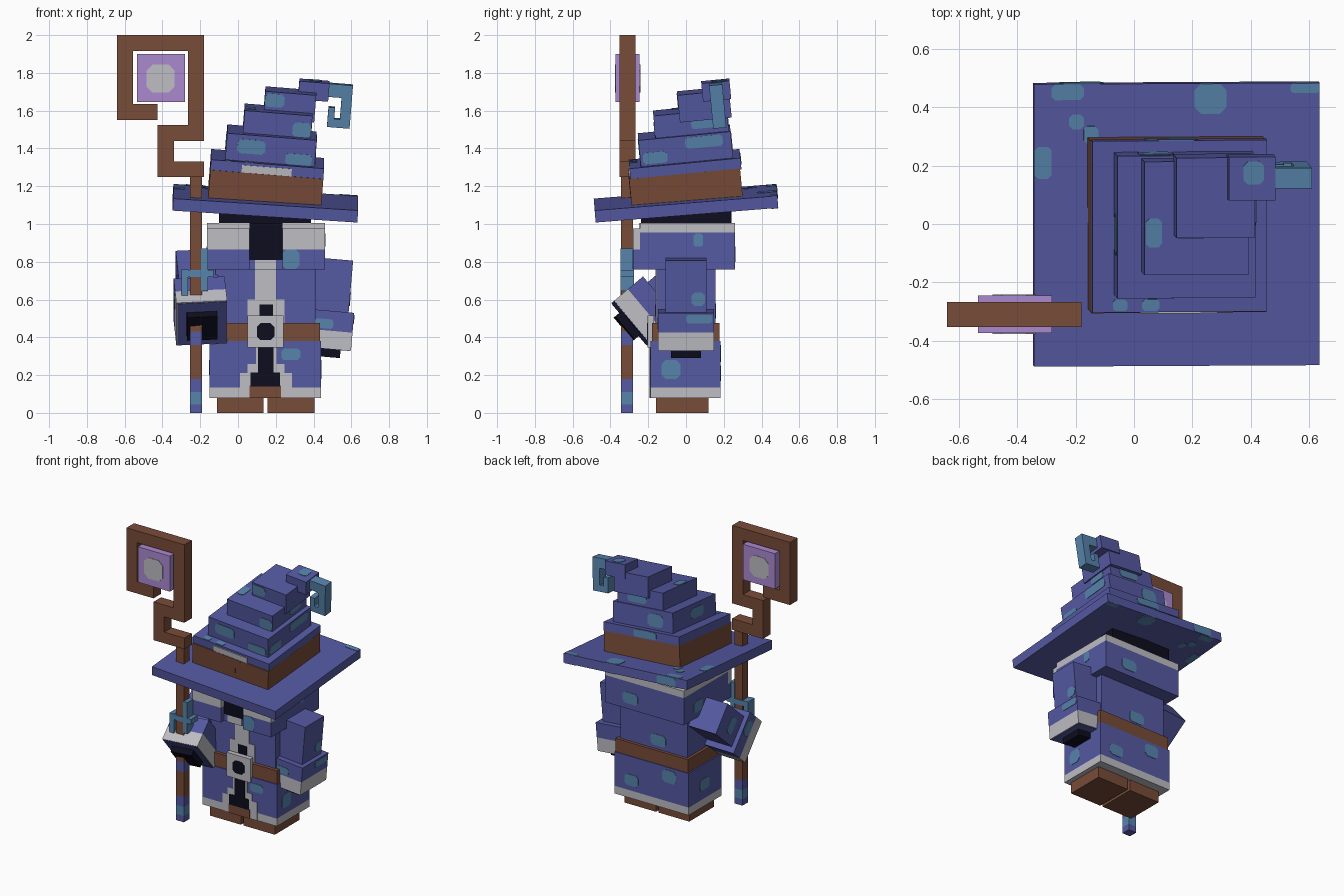
import bpy, bmesh
from math import radians
from mathutils import Matrix, Vector

cube = bpy.data.objects.get("Cube")
if cube:
    bpy.data.objects.remove(cube, do_unlink=True)


def material(name, r, g, b):
    m = bpy.data.materials.new(name)
    m.use_nodes = True
    m.diffuse_color = (r, g, b, 1)
    m.node_tree.nodes["Principled BSDF"].inputs["Base Color"].default_value = (r, g, b, 1)
    return m


BLUE = material("robe blue", .09, .10, .36)
TEAL = material("patch teal", .095, .23, .41)
BROWN = material("leather brown", .19, .072, .04)
WHITE = material("trim white", .51, .51, .55)
DARK = material("shadow black", .004, .004, .013)
LILAC = material("gem lilac", .41, .25, .63)
WORLD = Matrix()


def finish(name, bm, mat, frame):
    bmesh.ops.recalc_face_normals(bm, faces=bm.faces)
    mesh = bpy.data.meshes.new(name)
    bm.to_mesh(mesh)
    bm.free()
    mesh.materials.append(mat)
    ob = bpy.data.objects.new(name, mesh)
    ob.matrix_world = frame
    bpy.context.scene.collection.objects.link(ob)
    return ob


def box(name, mat, x, y, z, frame=WORLD):
    """Box from (min, max) ranges, placed in a frame."""
    bm = bmesh.new()
    bmesh.ops.create_cube(bm, size=1)
    for v in bm.verts:
        v.co = [(a + b) / 2 + (b - a) * c for (a, b), c in zip((x, y, z), v.co)]
    return finish(name, bm, mat, frame)


def patch(name, axis, pos, u, v, frame=WORLD, mat=TEAL, half=.003):
    """Thin plate with clipped corners lying on a face across the axis."""
    c = min(u[1] - u[0], v[1] - v[0]) * .22
    outline = []
    for p, q, first in ((0, 0, 1), (1, 0, 0), (1, 1, 1), (0, 1, 0)):
        su, sv = (c, -c)[p], (c, -c)[q]
        ends = [(u[p], v[q] + sv), (u[p] + su, v[q])]
        outline += ends if first else ends[::-1]
    bm = bmesh.new()
    face = []
    for a, b in outline:
        co = [a, b]
        co.insert(axis, pos - half)
        face.append(bm.verts.new(co))
    f = bm.faces.new(face)
    step = Vector((0, 0, 0))
    step[axis] = half * 2
    new = bmesh.ops.extrude_face_region(bm, geom=[f])["geom"]
    bmesh.ops.translate(bm, vec=step, verts=[g for g in new if isinstance(g, bmesh.types.BMVert)])
    return finish(name, bm, mat, frame)


def frame_at(loc, rx, ry):
    return (Matrix.Translation(loc) @ Matrix.Rotation(radians(rx), 4, "X")
            @ Matrix.Rotation(radians(ry), 4, "Y"))


# Feet and robe
box("right_foot", BROWN, (-.11, .135), (-.16, .12), (0, .14))
box("left_foot", BROWN, (.155, .405), (-.16, .12), (0, .14))
box("robe_hem", WHITE, (-.15, .44), (-.187, .183), (.08, .135))
box("robe_skirt", BLUE, (-.15, .44), (-.187, .183), (.135, .38))
box("torso", BLUE, (-.12, .41), (-.157, .157), (.38, .8))
box("belt", BROWN, (-.14, .435), (-.18, .178), (.375, .475))

# Painted robe front: trim, dark opening and buckle
box("opening_trim_low", WHITE, (.01, .285), (-.190, -.18), (.08, .21))
box("opening_trim_mid", WHITE, (.05, .245), (-.190, -.18), (.2, .26))
box("opening_trim_high", WHITE, (.095, .205), (-.190, -.18), (.25, .36))
box("opening_dark_low", DARK, (.065, .222), (-.193, -.185), (.14, .215))
box("opening_dark_high", DARK, (.107, .187), (-.193, -.185), (.21, .345))
box("opening_shoe_gap", BROWN, (.06, .227), (-.193, -.185), (.08, .145))
box("chest_strip", WHITE, (.09, .2), (-.162, -.155), (.55, .8))
box("chest_strip_base", WHITE, (.05, .245), (-.162, -.155), (.47, .6))
box("chest_dark", DARK, (.115, .185), (-.165, -.157), (.51, .575))
box("buckle", WHITE, (.05, .24), (-.203, -.17), (.345, .515))
patch("buckle_hole", 1, -.203, (.1, .192), (.385, .475), mat=DARK)

# Cape, collar and shadowed head
box("cape", BLUE, (-.165, .46), (-.243, .26), (.76, .955))
box("cape_trim", WHITE, (-.165, .46), (-.243, .26), (.955, 1.005))
box("cape_opening", DARK, (.06, .235), (-.247, -.24), (.81, 1.005))
box("cape_front_strip", WHITE, (.09, .2), (-.247, -.24), (.76, .81))
for side, x in (("right", (-.165, .06)), ("left", (.235, .46))):
    box(side + "_lapel", BLUE, x, (-.28, -.24), (.76, .865))
    box(side + "_lapel_trim", WHITE, x, (-.28, -.24), (.865, .975))
box("head", DARK, (-.1, .387), (-.238, .24), (.82, 1.1))


# Arms share one build, with different poses
def arm(side, frame):
    box(side + "_sleeve", BLUE, (-.105, .105), (-.108, .108), (-.3, 0), frame)
    box(side + "_cuff", BLUE, (-.135, .135), (-.147, .147), (-.38, -.275), frame)
    box(side + "_cuff_trim", WHITE, (-.135, .135), (-.147, .147), (-.475, -.38), frame)
    box(side + "_cuff_inside", BLUE, (-.13, .13), (-.142, .142), (-.478, -.47), frame)
    box(side + "_hand", DARK, (-.08, .08), (-.08, .08), (-.52, -.4), frame)


left_arm = frame_at((.505, 0, .815), 0, 5)
right_arm = frame_at((-.225, .07, .78), -50, -4)
arm("left", left_arm)
arm("right", right_arm)
patch("left_sleeve_patch", 0, .105, (.03, .1), (-.24, -.17), left_arm)
patch("left_cuff_patch", 0, .135, (0, .14), (-.33, -.285), left_arm)
patch("left_cuff_front_patch", 1, -.147, (-.07, .03), (-.37, -.32), left_arm)
patch("right_sleeve_patch", 0, -.105, (-.06, .05), (-.2, -.12), right_arm)
patch("right_cuff_patch", 0, -.135, (-.1, 0), (-.37, -.29), right_arm)

# Staff shaft in coloured lengths
levels = [(0, BLUE), (.045, TEAL), (.11, BLUE), (.18, BROWN), (.36, BLUE), (.43, BROWN), (1.26, None)]
for i in range(len(levels) - 1):
    box("staff_shaft_%d" % i, levels[i][1], (-.253, -.19), (-.343, -.28), (levels[i][0], levels[i + 1][0]))

# Staff crook
crook = [((-.64, -.18), (1.915, 2)), ((-.64, -.555), (1.55, 1.915)), ((-.555, -.425), (1.55, 1.635)),
         ((-.265, -.18), (1.525, 1.915)), ((-.425, -.18), (1.44, 1.525)),
         ((-.425, -.34), (1.25, 1.44)), ((-.34, -.18), (1.25, 1.33))]
for i, (x, z) in enumerate(crook):
    box("staff_crook_%d" % i, BROWN, x, (-.352, -.267), z)
box("gem", LILAC, (-.535, -.28), (-.373, -.245), (1.645, 1.9))
for name, y in (("front", -.373), ("back", -.245)):
    patch("gem_core_" + name, 1, y, (-.485, -.335), (1.695, 1.845), mat=WHITE)

# Vine around the staff
for i, (x, z) in enumerate([((-.195, -.16), (.645, .87)), ((-.3, -.265), (.61, .76)),
                            ((-.265, -.13), (.72, .757))]):
    box("staff_vine_%d" % i, TEAL, x, (-.348, -.275), z)

# Hat brim
brim = frame_at((.145, 0, 1.11), 4.6, 3.7)
box("hat_brim", BLUE, (-.49, .49), (-.485, .485), (-.032, .032), brim)
for i, (u, v) in enumerate([((-.43, -.32), (.43, .484)), ((.06, .17), (.38, .484)), ((.39, .489), (.45, .484)),
                            ((-.37, -.32), (.33, .38)), ((-.32, -.27), (.28, .34)), ((-.489, -.43), (.16, .27))]):
    patch("brim_patch_%d" % i, 2, .032, u, v, brim)
    patch("brim_under_patch_%d" % i, 2, -.032, u, v, brim)
patch("brim_edge_patch", 1, .485, (-.4, -.25), (-.03, .03), brim)


# Hat tiers, each stacked on the last
def tier(name, mat, cx, cy, w, d, low, high):
    f = frame_at((cx, cy, high), 5.5, 4.6)
    box(name, mat, (-w / 2, w / 2), (-d / 2, d / 2), (low - high, 0), f)
    return f


tier("hat_band", BROWN, .153, -.01, .6, .59, 1.11, 1.29)
f1 = tier("hat_band_lip", BLUE, .157, -.008, .6, .59, 1.285, 1.345)
f2 = tier("hat_tier_low", BLUE, .18, -.01, .475, .49, 1.3, 1.485)
f3 = tier("hat_tier_mid", BLUE, .215, .02, .36, .39, 1.44, 1.605)
f4 = tier("hat_tier_high", BLUE, .28, .09, .27, .275, 1.56, 1.705)
f5 = tier("hat_tip", BLUE, .405, .155, .16, .15, 1.66, 1.757)

# Hat buckle
box("hat_buckle", WHITE, (-.135, .13), (-.301, -.29), (-.245, -.015), f1)
patch("hat_buckle_hole_wide", 1, -.301, (-.08, .08), (-.12, -.055), f1, BROWN)
patch("hat_buckle_hole_low", 1, -.301, (-.055, .04), (-.18, -.08), f1, BROWN)

# Curled hat tail
for i, (x, z) in enumerate([((.075, .205), (-.075, -.005)), ((.15, .205), (-.19, -.075)),
                            ((.085, .205), (-.235, -.19)), ((.085, .12), (-.19, -.13))]):
    box("hat_tail_%d" % i, TEAL, x, (-.035, .035), z, f5)

# Cloth patches on the hat: (frame, axis, position, u range, v range)
hat_patches = [
    (f2, 1, -.245, (-.18, -.03), (-.1, -.025)), (f2, 1, -.245, (.08, .22), (-.14, -.08)),
    (f2, 0, .2375, (-.23, -.1), (-.13, -.07)), (f2, 0, .2375, (0, .2), (-.07, -.01)),
    (f2, 1, .245, (-.16, -.04), (-.12, -.03)), (f2, 0, -.2375, (-.1, .04), (-.1, -.03)),
    (f3, 1, -.195, (.08, .179), (-.12, -.04)), (f3, 0, .18, (0, .12), (-.09, -.04)),
    (f3, 2, 0, (-.175, -.12), (-.1, 0)), (f3, 1, .195, (-.05, .1), (-.1, -.03)),
    (f4, 1, -.1375, (-.134, -.03), (-.08, -.01)), (f1, 2, 0, (-.23, -.18), (-.29, -.25)),
    (f1, 2, 0, (-.13, -.07), (-.29, -.25)), (f5, 2, 0, (-.03, .04), (-.02, .06)),
    (f1, 1, .295, (-.12, .06), (-.055, -.005)),
]
for i, (f, axis, pos, u, v) in enumerate(hat_patches):
    patch("hat_patch_%d" % i, axis, pos, u, v, f)

# Cloth patches on cape, torso and skirt
body_patches = [
    (1, -.28, (.236, .325), (.762, .864)), (1, -.187, (.23, .33), (.28, .34)),
    (0, .44, (-.13, -.03), (.18, .28)), (0, .46, (.04, .09), (.88, .95)),
    (1, .183, (-.05, .06), (.27, .36)), (1, .183, (.25, .36), (.17, .25)),
    (1, .157, (.05, .17), (.5, .58)), (1, .26, (.2, .32), (.8, .88)),
    (0, -.15, (-.05, .06), (.2, .28)), (0, -.165, (.05, .15), (.8, .88)),
]
for i, (axis, pos, u, v) in enumerate(body_patches):
    patch("robe_patch_%d" % i, axis, pos, u, v)
